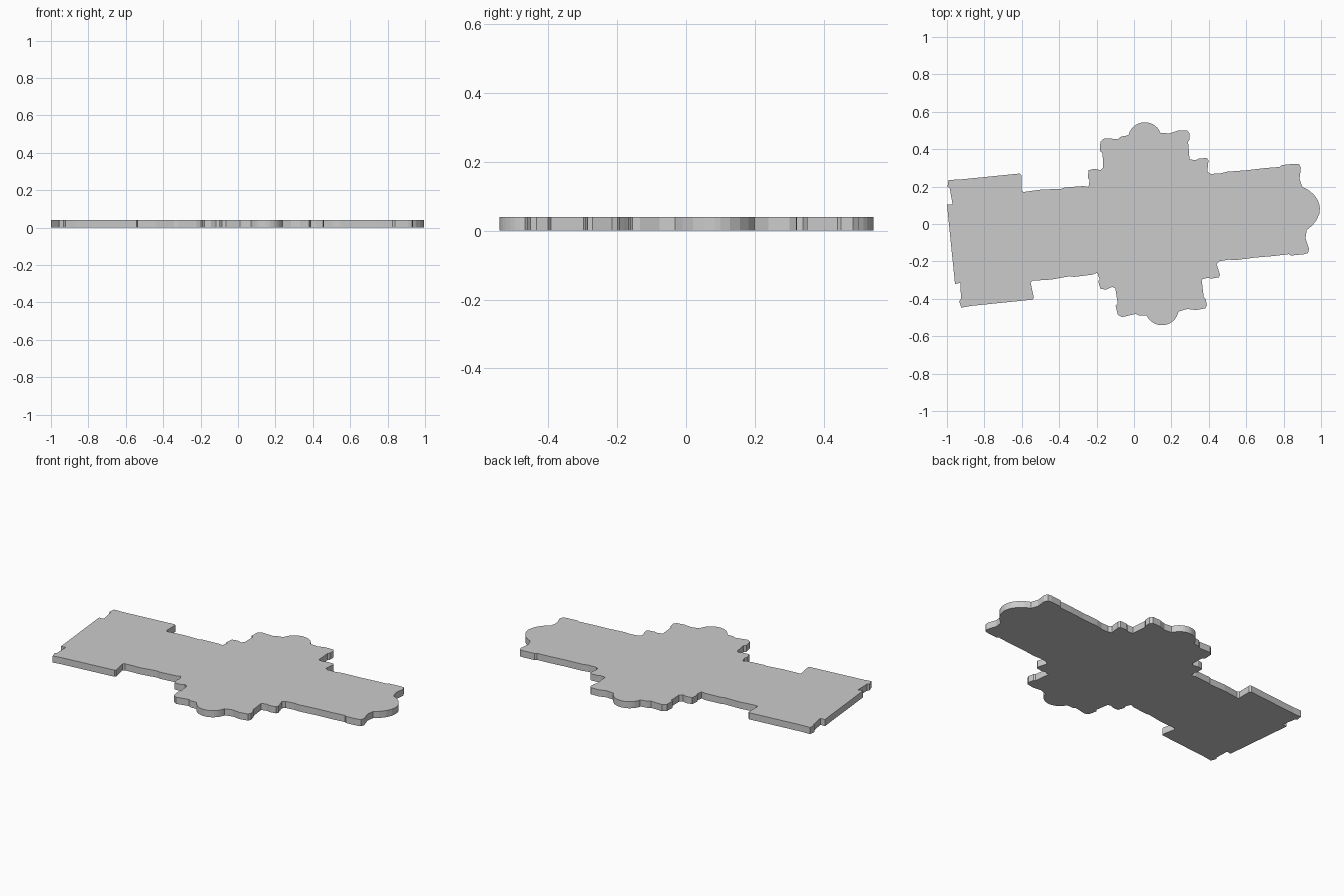
import bpy, bmesh, math
from mathutils import Vector

if "Cube" in bpy.data.objects:
    bpy.data.objects.remove(bpy.data.objects["Cube"])

THICK = 0.04
AXIS_POINT = Vector((0.001, -0.009))
TILT = math.radians(5.76)
AXIS = Vector((math.cos(TILT), math.sin(TILT)))


def arc(cx, cy, r, a0, a1, n=14):
    """Points along a circular bay, angles in degrees."""
    steps = [math.radians(a0 + (a1 - a0) * i / n) for i in range(n + 1)]
    return [(cx + r * math.cos(a), cy + r * math.sin(a)) for a in steps]


def mirrored(p):
    """Reflect a plan point across the building's long axis."""
    d = Vector(p) - AXIS_POINT
    return tuple(AXIS_POINT + 2 * d.dot(AXIS) * AXIS - d)


# West block and nave wall
west = [(-1.0, .105), (-.97, .105), (-.985, .19), (-.997, .2), (-.992, .236),
        (-.94, .237), (-.78, .253), (-.61, .27), (-.602, .262), (-.602, .178),
        (-.59, .171), (-.49, .185), (-.39, .187), (-.37, .195), (-.27, .203),
        (-.243, .198), (-.237, .235), (-.247, .245), (-.243, .288)]

# Stepped transept on either side of the round bay
transept_west = [(-.21, .295), (-.18, .288), (-.165, .3), (-.168, .38), (-.182, .39),
                 (-.18, .44), (-.16, .457), (-.085, .455), (-.07, .467), (-.036, .473)]
bay = arc(.058, .454, .09, 165, 22)
transept_east = [(.19, .484), (.235, .499), (.285, .5), (.297, .485), (.297, .45),
                 (.289, .44), (.297, .345), (.33, .342), (.35, .351), (.39, .352),
                 (.398, .34), (.392, .28)]

# Choir wall and the rounded east end
east = [(.41, .268), (.46, .27), (.5, .28), (.6, .287), (.7, .299), (.78, .305),
        (.79, .315), (.86, .322), (.882, .32), (.892, .3), (.885, .24), (.9, .198),
        (.932, .182), (.962, .157), (.983, .127), (.992, .1)]

half = west + transept_west + bay + transept_east + east
outline = half + [mirrored(p) for p in reversed(half)]

# Extrude the plan into a slab
bm = bmesh.new()
face = bm.faces.new([bm.verts.new((x, y, 0)) for x, y in outline])
extruded = bmesh.ops.extrude_face_region(bm, geom=[face])["geom"]
bmesh.ops.translate(bm, vec=(0, 0, THICK),
                    verts=[g for g in extruded if isinstance(g, bmesh.types.BMVert)])
if not any(len(f.verts) == len(outline) and f.calc_center_median().z < 1e-4 for f in bm.faces):
    bm.faces.new([v for v in bm.verts if v.co.z < 1e-4])
bmesh.ops.recalc_face_normals(bm, faces=bm.faces[:])
mesh = bpy.data.meshes.new("floor_plan_slab")
bm.to_mesh(mesh)
bm.free()
slab = bpy.data.objects.new("floor_plan_slab", mesh)
bpy.context.collection.objects.link(slab)
